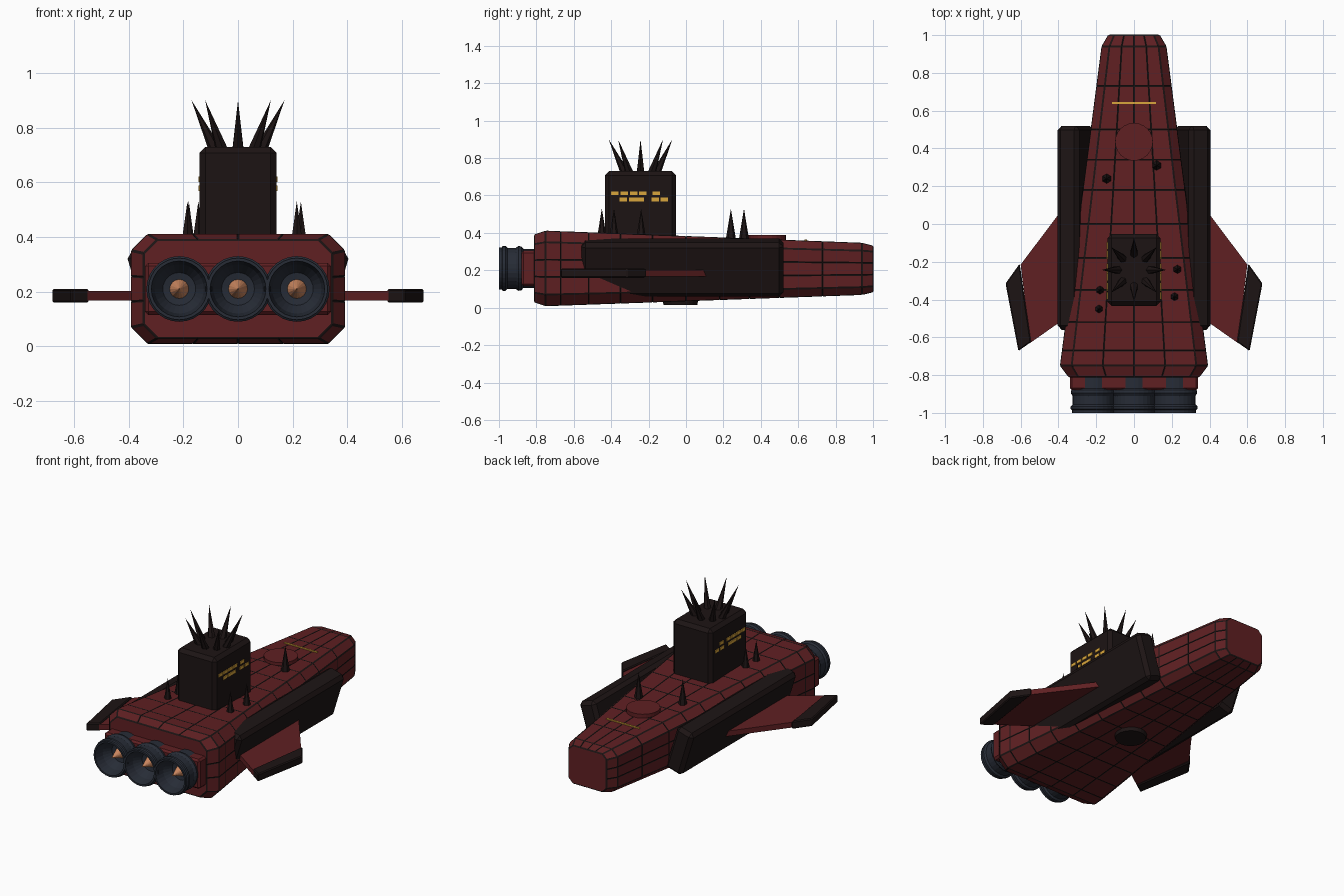
import bpy, bmesh, math
from mathutils import Vector, Matrix

if "Cube" in bpy.data.objects:
    bpy.data.objects.remove(bpy.data.objects["Cube"])


def mat(name, r, g, b):
    m = bpy.data.materials.new(name)
    m.diffuse_color = (r, g, b, 1)
    m.use_nodes = True
    m.node_tree.nodes["Principled BSDF"].inputs["Base Color"].default_value = m.diffuse_color
    return m


RED = mat("hull_red", .115, .014, .016)
DARK = mat("dark_plate", .012, .007, .007)
STEEL = mat("engine_steel", .02, .025, .037)
GLOW = mat("engine_glow", .62, .25, .12)
YELLOW = mat("window_yellow", .7, .38, .045)


def finish(name, bm, *mats):
    bmesh.ops.recalc_face_normals(bm, faces=bm.faces)
    me = bpy.data.meshes.new(name)
    bm.to_mesh(me)
    bm.free()
    for m in mats:
        me.materials.append(m)
    ob = bpy.data.objects.new(name, me)
    bpy.context.collection.objects.link(ob)
    return ob


def bevel(ob, width):
    b = ob.modifiers.new("bevel", 'BEVEL')
    b.width, b.segments, b.limit_method = width, 1, 'ANGLE'
    return ob


def box(name, center, size, m, roll=0.0):
    bm = bmesh.new()
    bmesh.ops.create_cube(bm, size=1, matrix=Matrix.Translation(center)
                          @ Matrix.Rotation(roll, 4, 'Y') @ Matrix.Diagonal((*size, 1)))
    return finish(name, bm, m)


def cone(name, base, tip, r1, r2, segs, m):
    base, tip = Vector(base), Vector(tip)
    d = tip - base
    bm = bmesh.new()
    bmesh.ops.create_cone(bm, cap_ends=True, segments=segs, radius1=r1, radius2=r2, depth=d.length,
                          matrix=Matrix.Translation((base + tip) / 2) @ d.to_track_quat('Z', 'Y').to_matrix().to_4x4())
    return finish(name, bm, m)


def slab(name, pts, z0, z1, m):
    bm = bmesh.new()
    f = bm.faces.new([bm.verts.new((x, y, z0)) for x, y in pts])
    g = bmesh.ops.extrude_face_region(bm, geom=[f])
    bmesh.ops.translate(bm, vec=(0, 0, z1 - z0), verts=[v for v in g["geom"] if isinstance(v, bmesh.types.BMVert)])
    return finish(name, bm, m)


# Hull: chamfered sections lofted along y, each panel inset to leave dark seams
def section(bm, y, hw, zb, zt, c):
    corners = [(hw - c, zt), (hw, zt - c), (hw, zb + c), (hw - c, zb),
               (c - hw, zb), (-hw, zb + c), (-hw, zt - c), (c - hw, zt)]
    cuts = [1, 3, 1, 4, 1, 3, 1, 4]
    ring = []
    for i, n in enumerate(cuts):
        (x0, z0), (x1, z1) = corners[i], corners[(i + 1) % 8]
        for k in range(n):
            t = k / n
            ring.append(bm.verts.new((x0 + (x1 - x0) * t, y, z0 + (z1 - z0) * t)))
    return ring


bm = bmesh.new()
rear, nose = (.39, .01, .41, .06), (.17, .07, .345, .04)
rings = [section(bm, -.81, .345, .03, .39, .05)]
for y in (-.75, -.67, -.52, -.35, -.18, 0, .18, .34, .5, .73, .94):
    t = (y + .75) / 1.69
    rings.append(section(bm, y, *[a + (b - a) * t for a, b in zip(rear, nose)]))
rings.append(section(bm, 1, .135, .085, .33, .03))
for a, b in zip(rings, rings[1:]):
    for i in range(len(a)):
        j = (i + 1) % len(a)
        bm.faces.new((a[i], a[j], b[j], b[i]))
bm.faces.new(rings[0])
bm.faces.new(rings[-1])
bmesh.ops.recalc_face_normals(bm, faces=bm.faces)
seams = bmesh.ops.inset_individual(bm, faces=bm.faces[:], thickness=.005, depth=.002, use_even_offset=True)
for f in seams["faces"]:
    f.material_index = 1
finish("hull", bm, RED, DARK)

# Leaning side armour and swept wings, both sides
for s, side in ((1, "right"), (-1, "left")):
    bevel(box(f"{side}_armour", (s * .309, -.02, .215), (.12, 1.08, .30), DARK, s * math.radians(17)), .022)
    slab(f"{side}_wing", [(s * x, y) for x, y in ((.28, .21), (.60, -.215), (.55, -.63), (.28, -.44))], .168, .202, RED)
    bevel(slab(f"{side}_wing_tip", [(s * x, y) for x, y in ((.605, -.21), (.68, -.315), (.612, -.672), (.545, -.625))],
               .16, .21, DARK), .006)

# Command tower with lit windows and spike crown
bevel(box("tower", (0, -.243, .545), (.28, .38, .37), DARK), .022)
for s in (1, -1):
    for z, ys in ((.612, (-.38, -.33, -.28, -.23, -.16)), (.578, (-.335, -.285, -.245, -.165, -.115))):
        for y in ys:
            box("window", (s * .14, y, z), (.01, .04, .02), YELLOW)
for k in range(8):
    a = k * math.pi / 4
    c, d = math.cos(a), math.sin(a)
    cone("crown_spike", (.07 * c, -.243 + .07 * d, .69), (.17 * c, -.243 + .17 * d, .9), .027, 0, 6, DARK)

# Deck spikes, hatches and light strip
for x, y in ((.12, .31), (-.145, .24), (.23, -.24), (-.18, -.35), (.215, -.385), (-.185, -.45)):
    cone("deck_spike", (x, y, .36), (x, y, .53), .028, 0, 6, DARK)
cone("top_hatch", (0, .435, .34), (0, .435, .388), .1, .1, 24, RED)
cone("belly_hatch", (0, -.03, .06), (0, -.03, .014), .1, .09, 24, DARK)
box("light_strip", (0, .64, .358), (.235, .012, .012), YELLOW)

# Engine mount and three bells, each a turned profile with a glowing core
bevel(box("engine_mount", (0, -.83, .21), (.68, .1, .19), RED), .012)
PROFILE = [(.105, -.79), (.105, -.87), (.117, -.88), (.12, -.895), (.11, -.91), (.11, -.955),
           (.12, -.965), (.12, -.98), (.113, -.985), (.113, -1), (.102, -1), (.09, -.94), (.06, -.89), (0, -.88)]
for x in (-.215, 0, .215):
    bm = bmesh.new()
    vs = [bm.verts.new((x + r, y, .21)) for r, y in PROFILE]
    es = [bm.edges.new(p) for p in zip(vs, vs[1:])]
    bmesh.ops.spin(bm, geom=vs + es, cent=(x, 0, .21), axis=(0, 1, 0), angle=math.tau, steps=28)
    bmesh.ops.remove_doubles(bm, verts=bm.verts, dist=1e-4)
    finish("engine_bell", bm, STEEL)
    cone("engine_core", (x, -.88, .21), (x, -.98, .21), .037, 0, 16, GLOW)
